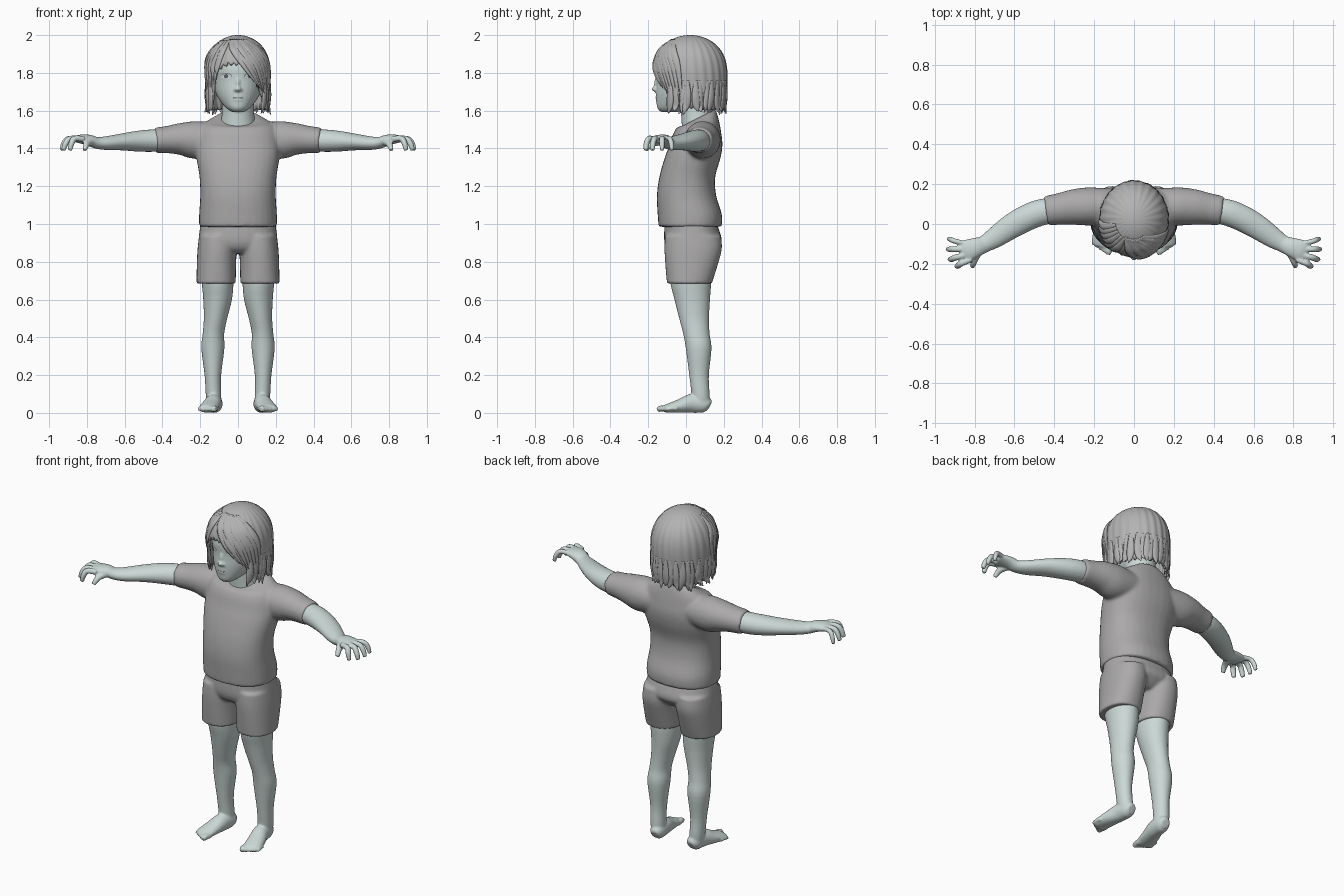
import bpy, bmesh, math, random
from mathutils import Vector

random.seed(4)
cube = bpy.data.objects.get("Cube")
if cube:
    bpy.data.objects.remove(cube, do_unlink=True)


def material(name, r, g, b):
    m = bpy.data.materials.new(name)
    m.use_nodes = True
    m.diffuse_color = (r, g, b, 1)
    m.node_tree.nodes["Principled BSDF"].inputs["Base Color"].default_value = (r, g, b, 1)
    return m


SKIN = material("pale skin", 0.60, 0.69, 0.67)
CLOTH = material("grey cloth", 0.41, 0.40, 0.40)
HAIR = material("light grey hair", 0.45, 0.45, 0.45)
WHITE = material("eye white", 0.75, 0.78, 0.78)
DARK = material("dark iris", 0.12, 0.14, 0.14)
LIP = material("lip line", 0.30, 0.34, 0.33)


def catmull(pts, k):
    """Smoothly resample a list of equal-length tuples."""
    out = []
    for i in range(len(pts) - 1):
        a, b, c, d = pts[max(i - 1, 0)], pts[i], pts[i + 1], pts[min(i + 2, len(pts) - 1)]
        for j in range(k):
            t = j / k
            out.append([q + 0.5 * t * (r - p + t * (2 * p - 5 * q + 4 * r - s + t * (3 * (q - r) + s - p)))
                        for p, q, r, s in zip(a, b, c, d)])
    return out + [list(pts[-1])]


def loft(bm, stations, ref=(0, 0, 1), flat=False, power=2.0, n=24, k=4, side=1):
    """Skin elliptical sections (x, y, z, width, height, tilt) along a path."""
    st = catmull([tuple(s) + (0,) * (6 - len(s)) for s in stations], k)
    rings = []
    for i, (x, y, z, a, b, tilt) in enumerate(st):
        c = Vector((x, y, z))
        t = Vector(st[min(i + 1, len(st) - 1)][:3]) - Vector(st[max(i - 1, 0)][:3])
        t = Vector((0, 0, 1)) if flat else t.normalized()
        r = ref(c) if callable(ref) else Vector(ref)
        u = (r - t * r.dot(t)).normalized()
        v = t.cross(u)
        ring = []
        for j in range(n):
            w = math.tau * j / n
            cs, sn = math.cos(w), math.sin(w)
            p = c + v * (a * math.copysign(abs(cs) ** (2 / power), cs))
            p += u * (b * math.copysign(abs(sn) ** (2 / power), sn))
            p.z += tilt * (p.y - y)
            ring.append(bm.verts.new((p.x * side, p.y, p.z)))
        rings.append(ring)
    for p, q in zip(rings, rings[1:]):
        for j in range(n):
            bm.faces.new((p[j], p[(j + 1) % n], q[(j + 1) % n], q[j]))
    bm.faces.new(rings[0][::-1])
    bm.faces.new(rings[-1])


def column(bm, rows, power=2.0, side=1):
    """Upright loft with level sections; rows are (x, y, z, rx, ry[, tilt])."""
    loft(bm, rows, ref=(0, 1, 0), flat=True, power=power, n=32, side=side)


def ball(bm, loc, scale):
    vs = bmesh.ops.create_uvsphere(bm, u_segments=16, v_segments=10, radius=1)["verts"]
    bmesh.ops.scale(bm, vec=scale, verts=vs)
    bmesh.ops.translate(bm, vec=loc, verts=vs)


def finish(name, bm, mat, voxel=0, smooth=4, mirror=False):
    bmesh.ops.recalc_face_normals(bm, faces=bm.faces)
    me = bpy.data.meshes.new(name)
    bm.to_mesh(me)
    bm.free()
    me.materials.append(mat)
    for p in me.polygons:
        p.use_smooth = True
    ob = bpy.data.objects.new(name, me)
    bpy.context.collection.objects.link(ob)
    if voxel:
        m = ob.modifiers.new("fuse", "REMESH")
        m.mode, m.voxel_size, m.use_smooth_shade = "VOXEL", voxel, True
        m = ob.modifiers.new("soften", "SMOOTH")
        m.factor, m.iterations = 0.5, smooth
    if mirror:
        ob.modifiers.new("mirror", "MIRROR")
    return ob


# Shirt: body with a tilted collar, and two sleeves
bm = bmesh.new()
column(bm, [(0, .022, .985, .206, .167), (0, .02, 1.05, .206, .17), (0, .003, 1.15, .2, .157),
            (0, .007, 1.25, .204, .148), (0, .035, 1.35, .22, .148), (0, .053, 1.42, .222, .14),
            (0, .06, 1.48, .212, .127), (0, .065, 1.53, .185, .11, .15),
            (0, .065, 1.562, .108, .092, .5)], power=2.3)
for s in (1, -1):
    loft(bm, [(.08, .085, 1.45, .09, .08), (.22, .088, 1.445, .096, .1), (.3, .085, 1.45, .09, .086),
              (.37, .076, 1.447, .08, .073), (.44, .066, 1.443, .075, .067)], side=s)
finish("shirt", bm, CLOTH, .009, 8)

# Shorts: hips and two legs
bm = bmesh.new()
column(bm, [(0, .02, 1.03, .195, .13), (0, .03, .97, .203, .145), (0, .037, .91, .208, .152),
            (0, .03, .87, .19, .13), (0, .03, .845, .15, .1)], power=2.3)
for s in (1, -1):
    column(bm, [(.106, .037, .94, .1, .148), (.11, .038, .87, .104, .152), (.114, .03, .79, .104, .14),
                (.116, .018, .685, .104, .119)], power=2.2, side=s)
finish("shorts", bm, CLOTH, .008, 5)

# Legs, feet and toes
bm = bmesh.new()
column(bm, [(.113, .022, .78, .085, .105), (.108, .025, .69, .084, .108), (.108, .033, .6, .076, .094),
            (.119, .043, .5, .062, .079), (.13, .055, .42, .057, .07), (.133, .067, .34, .061, .068),
            (.133, .069, .2, .044, .052), (.13, .077, .1, .041, .048), (.125, .08, .035, .038, .045)])
loft(bm, [(.12, .126, .036, .024, .026), (.122, .1, .046, .04, .045), (.13, .03, .05, .045, .05),
          (.145, -.03, .037, .05, .037), (.158, -.09, .025, .052, .025), (.163, -.112, .021, .044, .02)])
for i in range(5):
    x, y, r = .122 + .019 * i, -.095 + .012 * i, .017 - .0018 * i
    loft(bm, [(x, y, .022, r, r), (x + .004, y - .035, .023, r, r), (x + .007, y - .058, .017, r * .8, r * .8)], n=12)
finish("legs", bm, SKIN, .006, 4, mirror=True)

# Arms, hands, fingers and thumbs
bm = bmesh.new()
loft(bm, [(.36, .075, 1.443, .06, .055), (.46, .06, 1.441, .066, .059), (.54, .03, 1.438, .066, .054),
          (.62, -.015, 1.434, .062, .044), (.7, -.07, 1.428, .052, .036), (.75, -.1, 1.43, .043, .031),
          (.79, -.116, 1.444, .048, .029), (.835, -.132, 1.45, .054, .023), (.86, -.141, 1.448, .048, .017)])
tips = [(.93, -.075), (.935, -.127), (.925, -.178), (.89, -.213)]
for i, (tx, ty) in enumerate(tips):
    bx, by, r = .86 - .008 * i, -.1 - .026 * i, .0135 + .001 * min(i, 2)
    loft(bm, [(bx - .02, by, 1.45, r, r), (bx * .45 + tx * .55, by * .45 + ty * .55, 1.452, r, r),
              (tx * .85 + bx * .15, ty * .9 + by * .1, 1.425, r, r), (tx, ty, 1.39, r * .75, r * .75)], n=12)
loft(bm, [(.775, -.13, 1.437, .022, .02), (.797, -.17, 1.428, .019, .018), (.805, -.195, 1.415, .016, .016),
          (.812, -.214, 1.392, .012, .012)], n=12)
finish("arms", bm, SKIN, .005, 3, mirror=True)

# Head, neck, nose and lips
bm = bmesh.new()
column(bm, [(0, -.09, 1.592, .03, .04), (0, -.073, 1.612, .06, .078), (0, -.035, 1.65, .094, .122),
            (0, 0, 1.7, .121, .16), (0, .012, 1.76, .132, .17), (0, .015, 1.83, .14, .175),
            (0, .02, 1.9, .125, .155), (0, .02, 1.95, .08, .1), (0, .02, 1.97, .03, .04)])
column(bm, [(0, .065, 1.48, .1, .085), (0, .063, 1.55, .089, .087), (0, .055, 1.62, .084, .085),
            (0, .045, 1.69, .09, .09)])
ball(bm, (0, -.164, 1.715), (.018, .018, .014))
ball(bm, (0, -.154, 1.745), (.012, .015, .035))
for z in (1.676, 1.658):
    ball(bm, (0, -.146, z), (.032, .016, .01))
for s in (1, -1):
    ball(bm, (.015 * s, -.157, 1.71), (.01, .011, .009))
head = finish("head", bm, SKIN, .006, 4)


# Thin painted details laid onto the face
def face_patch(name, x, z, rx, rz, lift, mat):
    bm = bmesh.new()
    vs = bmesh.ops.create_circle(bm, cap_ends=True, cap_tris=True, segments=24, radius=1)["verts"]
    for v in vs:
        v.co = (x + rx * v.co.x, -.3, z + rz * v.co.y)
    ob = finish(name, bm, mat)
    m = ob.modifiers.new("lay on face", "SHRINKWRAP")
    m.target, m.wrap_method, m.offset = head, "PROJECT", lift
    m.use_project_y, m.wrap_mode = True, "ABOVE_SURFACE"


for s, label in ((1, "left"), (-1, "right")):
    face_patch(label + "_eyelid_line", .062 * s, 1.784, .031, .015, .002, LIP)
    face_patch(label + "_eye", .062 * s, 1.782, .028, .012, .004, WHITE)
    face_patch(label + "_iris", .06 * s, 1.783, .011, .011, .006, DARK)
face_patch("mouth_line", 0, 1.667, .03, .003, .002, LIP)


# Hair surface: angle is measured from the front, positive to the model's left
def hair_point(deg, z, lift=0.0):
    a = math.radians(deg)
    if z > 1.78:
        f = math.sqrt(max(0, 1 - ((z - 1.78) / .22) ** 2.5))
    else:
        f = 1 - .08 * ((1.78 - z) / .18) ** 1.5
    f *= 1 + .01 * math.sin(25 * a + 9 * z)
    return ((.173 * f + lift) * math.sin(a), .022 - (.196 * f + lift) * math.cos(a), z)


HEM = [(-180, 1.61), (-100, 1.61), (-58, 1.64), (-50, 1.74), (-40, 1.82), (-20, 1.85), (10, 1.845),
       (28, 1.78), (48, 1.70), (58, 1.64), (100, 1.61), (180, 1.61)]


def hem(deg):
    for (a, za), (b, zb) in zip(HEM, HEM[1:]):
        if a <= deg <= b:
            return za + (zb - za) * (deg - a) / (b - a)


# Hair cap with strand grooves and an opening for the face
bm = bmesh.new()
cols, rows = 180, 24
grid = []
for c in range(cols):
    d = -180 + 360 * c / cols
    low = hem(d) + .008 * math.sin(d * .6)
    grid.append([bm.verts.new(hair_point(d, 2 - (2 - low) * (r / rows) ** 2)) for r in range(1, rows + 1)])
top = bm.verts.new((0, .022, 2))
for c in range(cols):
    p, q = grid[c], grid[(c + 1) % cols]
    bm.faces.new((top, p[0], q[0]))
    for r in range(rows - 1):
        bm.faces.new((p[r], p[r + 1], q[r + 1], q[r]))
cap = finish("hair_cap", bm, HAIR)
m = cap.modifiers.new("thickness", "SOLIDIFY")
m.thickness, m.offset = .016, -1


# Locks lie flat on the hair surface and taper to a point
def lock(bm, path, width):
    widths = (.5, 1, .9, .12)
    st = [hair_point(*p) + (width * w, .006 * w + .001) for p, w in zip(path, widths)]
    loft(bm, st, ref=lambda c: c - Vector((0, .022, 1.75)), n=8, k=6)


bm = bmesh.new()
for i in range(9):  # fringe swept across to the left
    lock(bm, [(-28 + 7 * i, 1.975, 0), (-8 + 8 * i, 1.92, .003), (14 + 7 * i, 1.83, .004),
              (38 + 5 * i, 1.73 - .012 * i, .003)], .02)
for i in range(6):  # fringe falling to the right
    lock(bm, [(-30 - 9 * i, 1.97, 0), (-34 - 9 * i, 1.91, .003), (-40 - 9 * i, 1.83, .004),
              (-40 - 8 * i, 1.79 - .033 * i, .002)], .019)
finish("fringe_locks", bm, HAIR)

bm = bmesh.new()
for i in range(26):  # flicked ends around the sides and back
    d = 58 + 244 * i / 25 + random.uniform(-3, 3)
    swing = random.uniform(-8, 8)
    lock(bm, [(d, 1.76, -.004), (d, 1.68, .001), (d + swing * .3, 1.625, .002),
              (d + swing, random.uniform(1.575, 1.6), random.uniform(0, .022))], .021)
finish("hair_ends", bm, HAIR)
